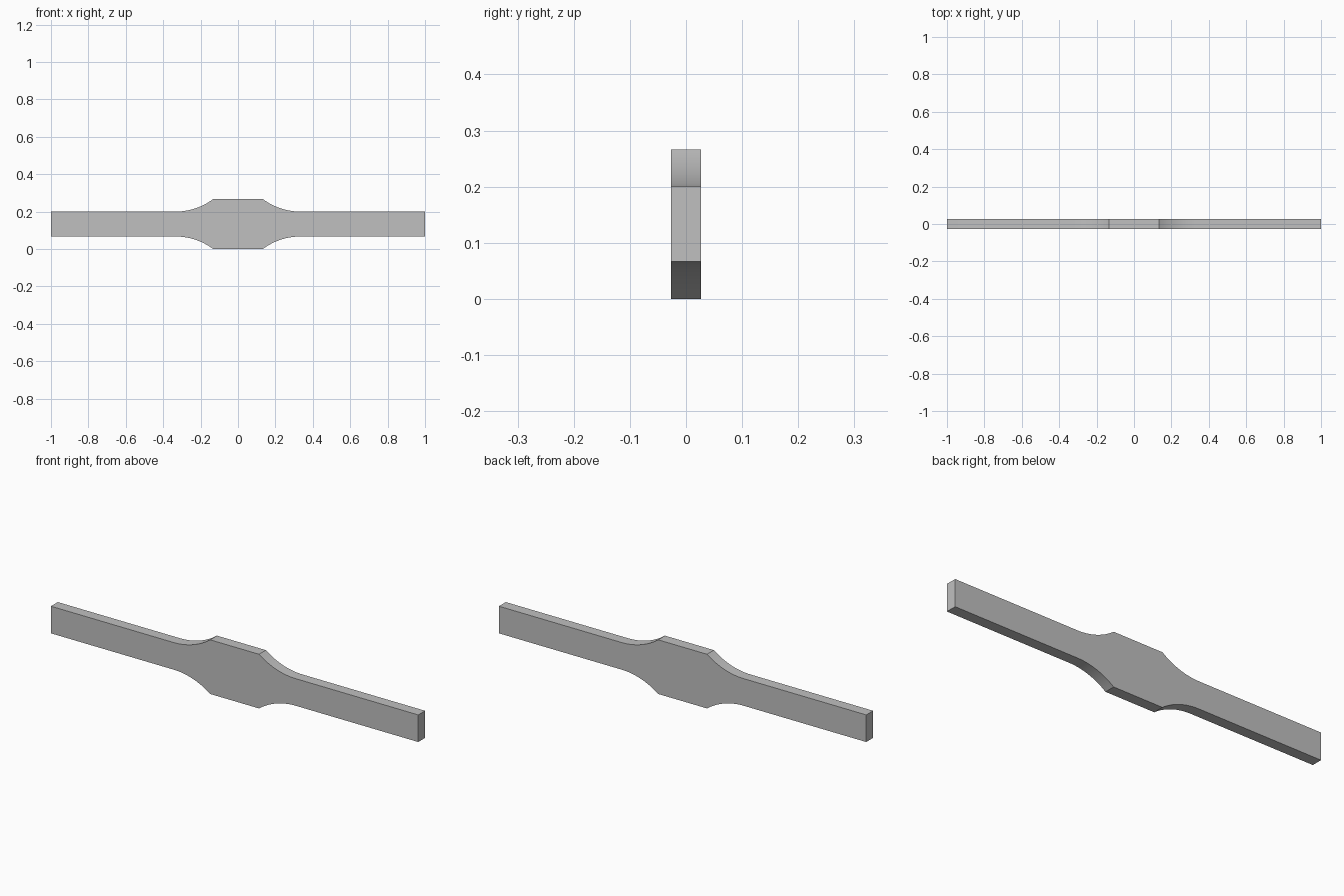
import bpy, bmesh, math

if "Cube" in bpy.data.objects:
    bpy.data.objects.remove(bpy.data.objects["Cube"])

# Main dimensions
HALF_LEN, HALF_THICK = 1.0, 0.0267
HUB_X, HUB_H = 0.1333, 0.1333      # half width and half height of the central block
ARM_H, R = 0.0667, 0.3333          # arm half height, fillet radius
STEPS = 16

steel = bpy.data.materials.new("grey steel")
steel.diffuse_color = (0.53, 0.53, 0.53, 1)
steel.use_nodes = True
steel.node_tree.nodes["Principled BSDF"].inputs["Base Color"].default_value = steel.diffuse_color

# Quarter profile: arm end, then concave fillet up to the central block
sweep = math.acos((R - (HUB_H - ARM_H)) / R)
tangent_x = HUB_X + R * math.sin(sweep)
quarter = [(HALF_LEN, ARM_H)]
for i in range(STEPS + 1):
    a = sweep * i / STEPS
    quarter.append((tangent_x - R * math.sin(a), ARM_H + R * (1 - math.cos(a))))

# Mirror the quarter into a full outline
top = quarter + [(-x, z) for x, z in reversed(quarter)]
outline = top + [(x, -z) for x, z in reversed(top)]

# Extrude the outline through the thickness
bm = bmesh.new()
face = bm.faces.new([bm.verts.new((x, -HALF_THICK, z + HUB_H)) for x, z in outline])
ext = bmesh.ops.extrude_face_region(bm, geom=[face])
verts = [g for g in ext["geom"] if isinstance(g, bmesh.types.BMVert)]
bmesh.ops.translate(bm, verts=verts, vec=(0, 2 * HALF_THICK, 0))
bmesh.ops.recalc_face_normals(bm, faces=bm.faces)
mesh = bpy.data.meshes.new("double_arm_bar")
bm.to_mesh(mesh)
bm.free()
mesh.materials.append(steel)

bar = bpy.data.objects.new("double_arm_bar", mesh)
bpy.context.collection.objects.link(bar)
bpy.context.view_layer.objects.active = bar
bar.select_set(True)
bpy.ops.object.shade_smooth_by_angle(angle=math.radians(20))
